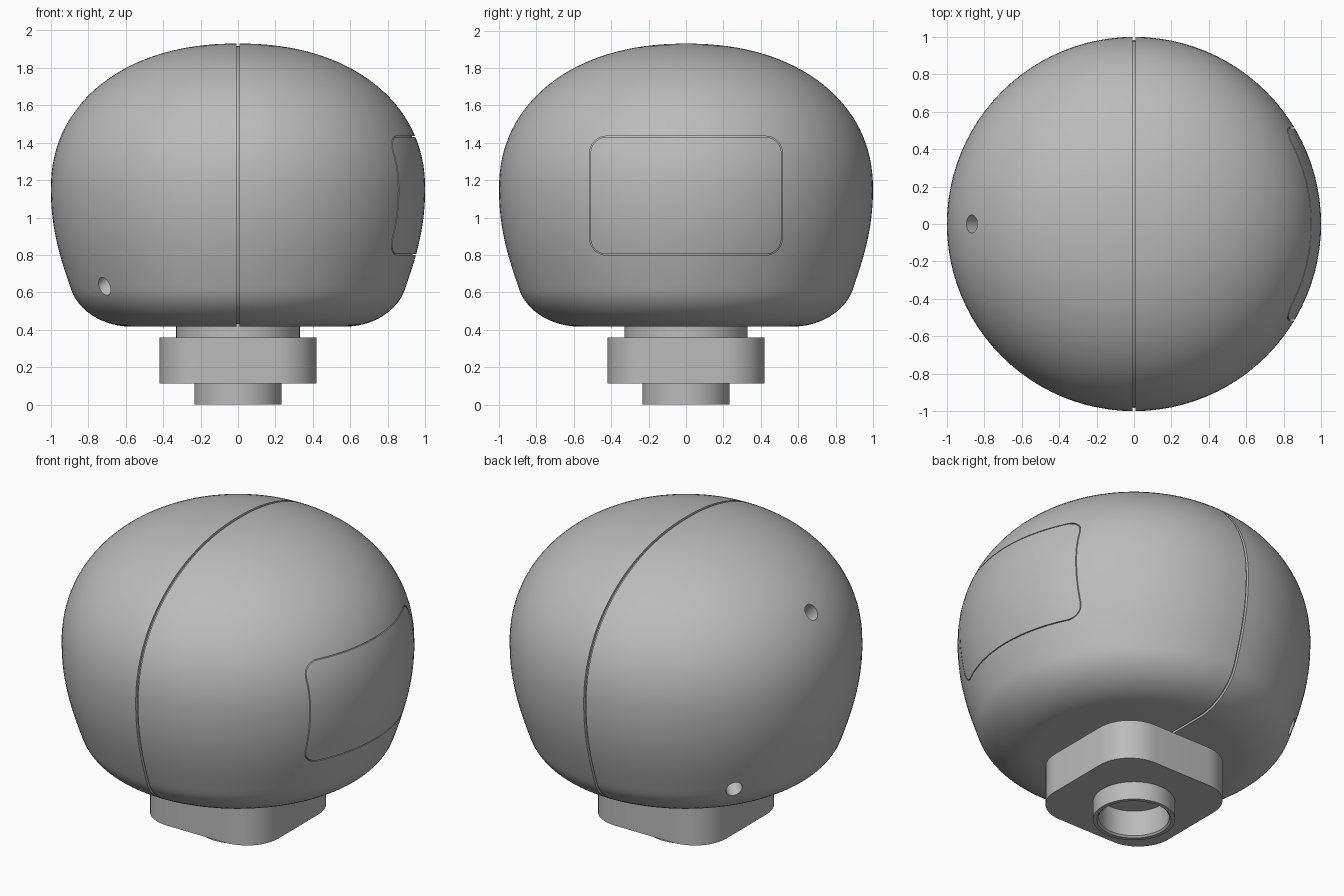
import bpy, bmesh, math
from mathutils import Vector
from mathutils.geometry import interpolate_bezier

if "Cube" in bpy.data.objects:
    bpy.data.objects.remove(bpy.data.objects["Cube"])

grey = bpy.data.materials.new("plain_grey")
grey.use_nodes = True
COLOUR = (0.5, 0.5, 0.5, 1)
grey.diffuse_color = COLOUR
grey.node_tree.nodes["Principled BSDF"].inputs["Base Color"].default_value = COLOUR


def finish(bm, name):
    bmesh.ops.remove_doubles(bm, verts=bm.verts, dist=1e-5)
    bmesh.ops.recalc_face_normals(bm, faces=bm.faces)
    mesh = bpy.data.meshes.new(name)
    bm.to_mesh(mesh)
    bm.free()
    mesh.materials.append(grey)
    ob = bpy.data.objects.new(name, mesh)
    bpy.context.collection.objects.link(ob)
    return ob


def revolve(name, profile, steps=96):
    bm = bmesh.new()
    verts = [bm.verts.new((r, 0, z)) for r, z in profile]
    edges = [bm.edges.new(pair) for pair in zip(verts, verts[1:])]
    bmesh.ops.spin(bm, geom=verts + edges, axis=(0, 0, 1), cent=(0, 0, 0),
                   steps=steps, angle=math.tau)
    return finish(bm, name)


def rounded_rect(half_w, half_h, radius, steps=12):
    pts = []
    for i, (sx, sy) in enumerate([(1, 1), (-1, 1), (-1, -1), (1, -1)]):
        for k in range(steps + 1):
            a = (i + k / steps) * math.pi / 2
            pts.append((sx * (half_w - radius) + radius * math.cos(a),
                        sy * (half_h - radius) + radius * math.sin(a)))
    return pts


def prism(name, points, offset):
    bm = bmesh.new()
    face = bm.faces.new([bm.verts.new(p) for p in points])
    top = bmesh.ops.extrude_face_region(bm, geom=[face])["geom"]
    bmesh.ops.translate(bm, vec=offset, verts=[v for v in top if isinstance(v, bmesh.types.BMVert)])
    return finish(bm, name)


def cut(target, cutter):
    mod = target.modifiers.new("cut", "BOOLEAN")
    mod.operation, mod.solver, mod.object = "DIFFERENCE", "EXACT", cutter
    bpy.context.view_layer.objects.active = target
    bpy.ops.object.modifier_apply(modifier=mod.name)


def smooth(ob):
    bpy.ops.object.select_all(action="DESELECT")
    ob.select_set(True)
    bpy.context.view_layer.objects.active = ob
    bpy.ops.object.shade_smooth_by_angle(angle=math.radians(30))


# Body profile: squashed dome, tapering side, rounded bottom edge
WAIST, DOME, POWER = 1.15, 0.78, 2.17
profile = []
for k in range(33):
    a = k / 32 * math.pi / 2
    profile.append((abs(math.sin(a)) ** (2 / POWER),
                    WAIST + DOME * abs(math.cos(a)) ** (2 / POWER)))
profile[0], profile[-1] = (0, WAIST + DOME), (1, WAIST)


def curve(points, count):
    return [(p.x, p.y) for p in interpolate_bezier(*[Vector(p) for p in points], count)][1:]


profile += curve([(1, 1.15), (1, 0.93), (0.945, 0.77), (0.89, 0.61)], 14)
profile += curve([(0.89, 0.61), (0.85, 0.5), (0.72, 0.417), (0.57, 0.417)], 14)
profile.append((0, 0.417))
shell = revolve("body_shell", profile)

# Core just under the shell forms the floor of the grooves
core = revolve("body_core", [(r * 0.982, WAIST + (z - WAIST) * 0.982) for r, z in profile])

cutters = []

# Seam all the way round between the two halves
seam = prism("seam_cutter", [(-0.008, -1.2, 0.3), (0.008, -1.2, 0.3),
                             (0.008, 1.2, 0.3), (-0.008, 1.2, 0.3)], (0, 0, 2))
cutters.append(seam)
cut(shell, seam)

# Thin gap around the side panel
GAP = 0.005
outer = [(0.7, y, z + 1.117) for y, z in rounded_rect(0.515, 0.318, 0.09)]
inner = [(0.6, y, z + 1.117) for y, z in rounded_rect(0.515 - GAP, 0.318 - GAP, 0.09 - GAP)]
panel_gap = prism("panel_gap_cutter", outer, (0.5, 0, 0))
panel_inner = prism("panel_inner_cutter", inner, (0.7, 0, 0))
cut(panel_gap, panel_inner)
cut(shell, panel_gap)
cutters += [panel_gap, panel_inner]

# Three slanted holes on the side opposite the panel
for place, axis in [((-0.87, 0, 1.575), (-0.7, 0, 0.7)),
                    ((-0.71, -0.54, 0.635), (-0.62, -0.47, -0.62)),
                    ((-0.71, 0.54, 0.635), (-0.62, 0.47, -0.62))]:
    bm = bmesh.new()
    bmesh.ops.create_cone(bm, cap_ends=True, segments=32, radius1=0.048, radius2=0.048, depth=0.36)
    hole = finish(bm, "hole_cutter")
    hole.location = place
    hole.rotation_euler = Vector(axis).to_track_quat("Z", "Y").to_euler()
    cutters.append(hole)
    bpy.context.view_layer.update()
    cut(shell, hole)
    cut(core, hole)

# Mount: round neck, rounded square block, hollow spigot
neck = revolve("neck", [(0, 0.35), (0.33, 0.35), (0.33, 0.43), (0, 0.43)], 64)
block = prism("mount_block", [(x, y, 0.113) for x, y in rounded_rect(0.42, 0.42, 0.22)], (0, 0, 0.247))
bore = revolve("bore_cutter", [(0, -0.1), (0.2, -0.1), (0.2, 0.17), (0, 0.17)], 64)
cut(block, bore)
cutters.append(bore)
spigot = revolve("spigot", [(0.2, 0.12), (0.2, 0.01), (0.21, 0), (0.233, 0), (0.233, 0.12), (0.2, 0.12)], 64)

for ob in cutters:
    bpy.data.objects.remove(ob)
for ob in (shell, core, neck, block, spigot):
    smooth(ob)
